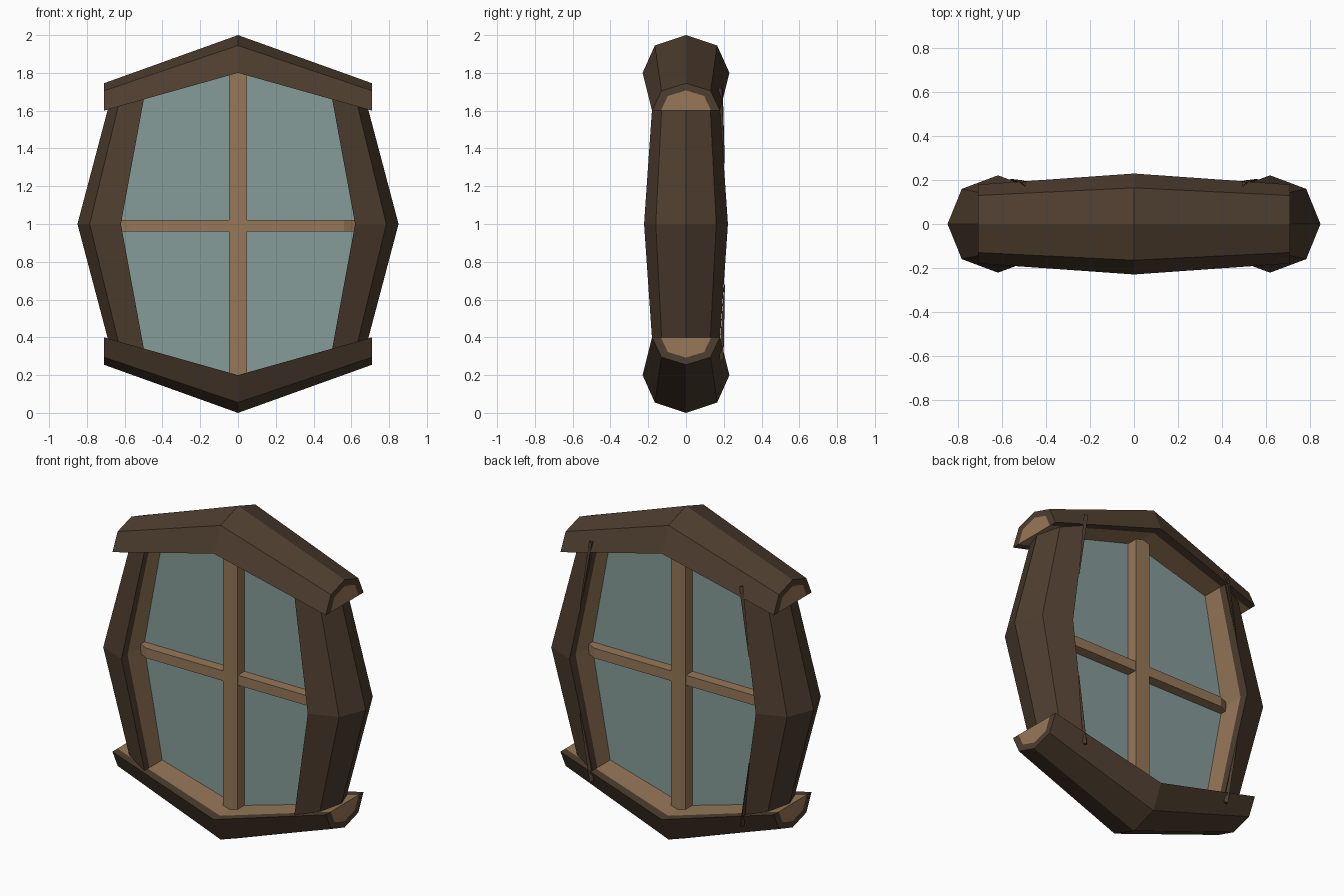
import bpy, bmesh, math
from mathutils import Vector

if "Cube" in bpy.data.objects:
    bpy.data.objects.remove(bpy.data.objects["Cube"])


def material(name, rgb):
    m = bpy.data.materials.new(name)
    m.diffuse_color = (*rgb, 1)
    m.use_nodes = True
    m.node_tree.nodes["Principled BSDF"].inputs["Base Color"].default_value = m.diffuse_color
    return m


BARK = material("dark bark", (0.076, 0.047, 0.028))
WOOD = material("light wood", (0.305, 0.185, 0.099))
GLASS = material("window glass", (0.235, 0.335, 0.315))


def finish(bm, name, mats):
    bmesh.ops.recalc_face_normals(bm, faces=bm.faces[:])
    me = bpy.data.meshes.new(name)
    bm.to_mesh(me)
    bm.free()
    for m in mats:
        me.materials.append(m)
    ob = bpy.data.objects.new(name, me)
    bpy.context.collection.objects.link(ob)
    return ob


def half_log(name, stations, place):
    """Half octagonal log: bark shell round a light core, flat side inward.
    Station: (along, base, half width, shoulder width, shoulder height, height)"""
    k = 0.74
    bm = bmesh.new()
    rings = []
    for a, base, w, m, h1, h2 in stations:
        arc = [(-w, 0), (-m, h1), (0, h2), (m, h1), (w, 0)]
        outer = [bm.verts.new(place(a, y, base + h)) for y, h in arc]
        inner = [bm.verts.new(place(a, y * k, base + h * k)) if i in (0, 4) or a != 0 and len(stations) == 3
                 and (a, base) in ((stations[0][0], stations[0][1]), (stations[2][0], stations[2][1])) else None
                 for i, (y, h) in enumerate(arc)]
        rings.append((outer, inner))
    for (o1, n1), (o2, n2) in zip(rings, rings[1:]):
        l1, l2 = o1 + [n1[4], n1[0]], o2 + [n2[4], n2[0]]
        for i in range(7):
            j = (i + 1) % 7
            f = bm.faces.new((l1[i], l1[j], l2[j], l2[i]))
            f.material_index = 1 if i == 5 else 0
    # sawn ends: bark rim and light core
    for o, n in (rings[0], rings[-1]):
        for i in range(4):
            bm.faces.new((o[i], o[i + 1], n[i + 1], n[i]))
        bm.faces.new(n).material_index = 1
    return finish(bm, name, [BARK, WOOD])


# top and bottom beams
END_B = (1.60, 0.18, 0.13, 0.105, 0.145)
beam = [(-0.71, *END_B), (0, 1.80, 0.23, 0.165, 0.145, 0.20), (0.71, *END_B)]
half_log("top_beam", beam, lambda a, y, h: (a, y, h))
half_log("bottom_beam", beam, lambda a, y, h: (a, y, 2 - h))

# side posts, bent outward at mid height
END_P = (0.495, 0.175, 0.125, 0.125, 0.175)
post = [(0.32, *END_P), (1.0, 0.62, 0.222, 0.16, 0.165, 0.23), (1.68, *END_P)]
for side, s in (("right", 1), ("left", -1)):
    # station at mid height is the middle one, ends get the caps
    half_log(side + "_post", post, lambda a, y, h, s=s: (s * h, y, a))


# prism from an outline in one plane, with half depth per point
def slab(name, outline, mat):
    bm = bmesh.new()
    front = [bm.verts.new((x, -d, z)) for x, z, d in outline]
    back = [bm.verts.new((x, d, z)) for x, z, d in outline]
    n = len(outline)
    bm.faces.new(front)
    bm.faces.new(back)
    for i in range(n):
        j = (i + 1) % n
        bm.faces.new((front[i], front[j], back[j], back[i]))
    return finish(bm, name, [mat])


# glass pane
t = 0.008
slab("glass_pane", [(0, 1.83, t), (0.52, 1.68, t), (0.65, 1, t), (0.52, 0.32, t),
                    (0, 0.17, t), (-0.52, 0.32, t), (-0.65, 1, t), (-0.52, 1.68, t)], GLASS)


# glazing bars
def box(name, x, y, z0, z1, mat):
    return slab(name, [(-x, z0, y), (x, z0, y), (x, z1, y), (-x, z1, y)], mat)


box("vertical_bar", 0.048, 0.075, 0.18, 1.82, WOOD)
box("horizontal_bar", 0.56, 0.07, 0.96, 1.02, WOOD)
for side, s in (("right", 1), ("left", -1)):
    # tapered tenon at each end of the horizontal bar
    slab(side + "_bar_end", [(s * 0.56, 0.96, 0.07), (s * 0.635, 0.96, 0.035),
                             (s * 0.635, 1.02, 0.035), (s * 0.56, 1.02, 0.07)], WOOD)

# thin bark splinters on the back where posts meet beams
for sx in (1, -1):
    for sz in (1, -1):
        a = Vector((sx * 0.50, 0.185, 1 + sz * 0.72))
        b = Vector((sx * 0.562, 0.203, 1 + sz * 0.32))
        bm = bmesh.new()
        bmesh.ops.create_cone(bm, cap_ends=True, segments=3, radius1=0.014,
                              radius2=0.003, depth=(b - a).length)
        rot = (b - a).to_track_quat('Z', 'Y').to_matrix().to_4x4()
        bmesh.ops.transform(bm, matrix=rot, verts=bm.verts[:])
        bmesh.ops.translate(bm, vec=(a + b) / 2, verts=bm.verts[:])
        finish(bm, "bark_splinter", [BARK])
